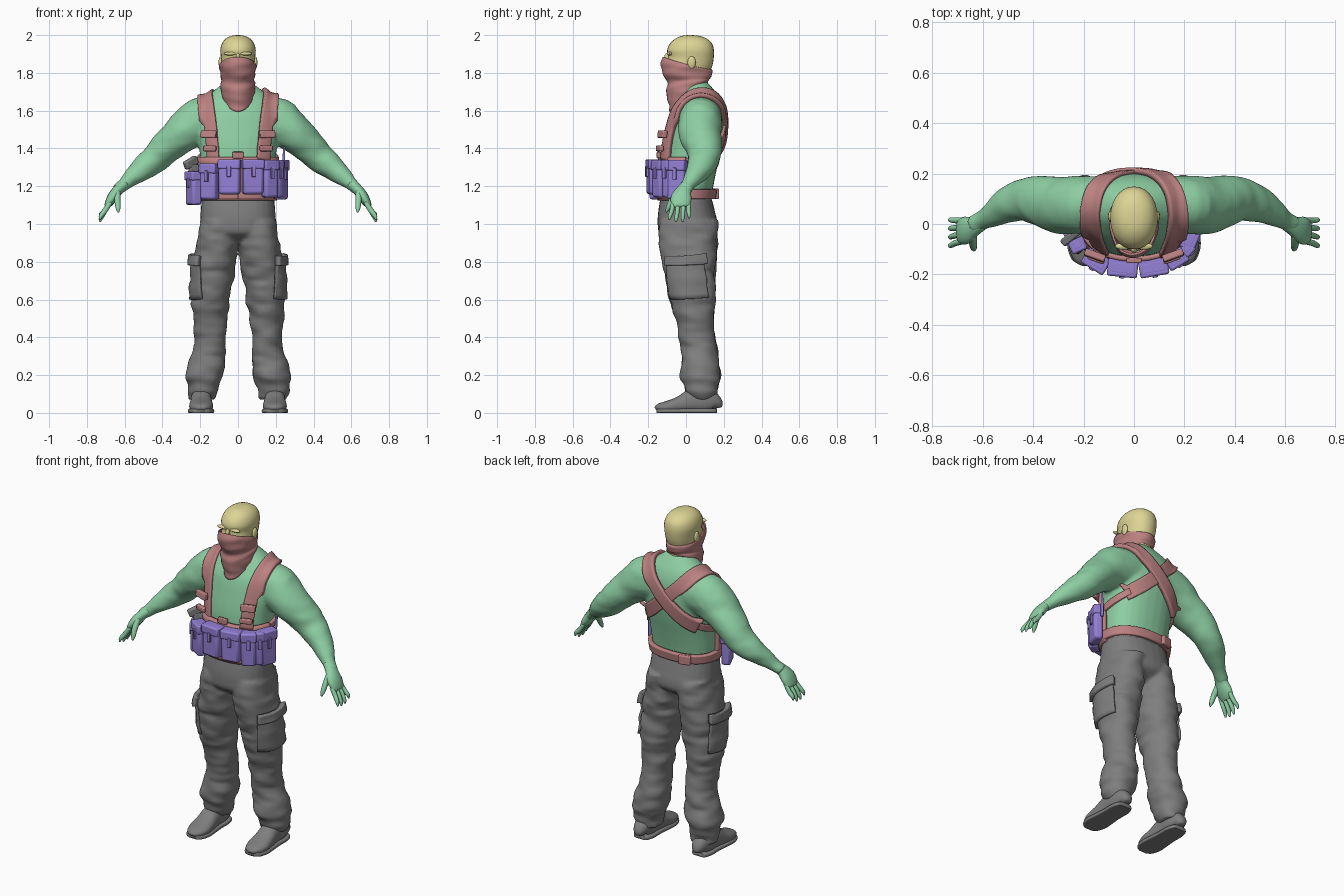
import bpy, bmesh, math
from mathutils import Vector, Matrix, noise

cube = bpy.data.objects.get("Cube")
if cube:
    bpy.data.objects.remove(cube)


def material(name, r, g, b):
    m = bpy.data.materials.new(name)
    m.diffuse_color = (r, g, b, 1)
    m.use_nodes = True
    bsdf = next(n for n in m.node_tree.nodes if n.type == 'BSDF_PRINCIPLED')
    bsdf.inputs["Base Color"].default_value = (r, g, b, 1)
    return m


GREEN = material("green shirt", .27, .62, .37)
PINK = material("dusty red webbing", .5, .22, .22)
PURPLE = material("purple pouches", .3, .22, .68)
YELLOW = material("pale yellow skin", .72, .66, .3)
GREY = material("grey cloth", .21, .21, .21)


def finish(name, bm, mat):
    bmesh.ops.recalc_face_normals(bm, faces=bm.faces)
    me = bpy.data.meshes.new(name)
    bm.to_mesh(me)
    bm.free()
    me.materials.append(mat)
    me.shade_smooth()
    ob = bpy.data.objects.new(name, me)
    bpy.context.collection.objects.link(ob)
    return ob


def spline(rows, sub):
    """Catmull-Rom resampling of rows of any length."""
    rows = [Vector(r) for r in rows]
    out = []
    for i in range(len(rows) - 1):
        a, b, c, d = rows[max(i - 1, 0)], rows[i], rows[i + 1], rows[min(i + 2, len(rows) - 1)]
        for k in range(sub):
            t = k / sub
            out.append(b + (c - a) * (t / 2) + (a * 2 - b * 5 + c * 4 - d) * (t * t / 2)
                       + (b * 3 - a - c * 3 + d) * (t ** 3 / 2))
    return out + [rows[-1]]


def skin(bm, rings, closed=True, caps=True):
    vs = [[bm.verts.new(p) for p in r] for r in rings]
    n = len(vs[0])
    for r, q in zip(vs, vs[1:]):
        for j in range(n if closed else n - 1):
            bm.faces.new((r[j], r[(j + 1) % n], q[(j + 1) % n], q[j]))
    if caps:
        bm.faces.new(vs[0])
        bm.faces.new(vs[-1])


def power(v, p):
    return math.copysign(abs(v) ** p, v)


def tube(bm, rows, ref=None, p=1, wrinkle=0, sub=4, n=28):
    """Rows are x, y, z and two radii; rings lie flat unless ref is given."""
    rows = spline(rows, sub)
    cs = [Vector(r[:3]) for r in rows]
    rings = []
    for i, r in enumerate(rows):
        u, v = Vector((1, 0, 0)), Vector((0, 1, 0))
        if ref:
            t = (cs[min(i + 1, len(cs) - 1)] - cs[max(i - 1, 0)]).normalized()
            v = (Vector(ref) - t * t.dot(Vector(ref))).normalized()
            u = v.cross(t)
        ring = []
        for j in range(n):
            a = math.tau * j / n
            d = u * power(math.cos(a), p) * r[3] + v * power(math.sin(a), p) * r[4]
            q = cs[i] + d
            f = noise.noise(Vector((q.x * 9, q.y * 9, q.z * 22))) * wrinkle
            ring.append(q + d.normalized() * f)
        rings.append(ring)
    skin(bm, rings)


def profile(rows):
    """Rows of z, x min, x max, y front, y back become ring rows."""
    return [((a + b) / 2, (f + k) / 2, z, (b - a) / 2, (k - f) / 2) for z, a, b, f, k in rows]


def fuse(ob, voxel, smooth):
    m = ob.modifiers.new("fuse", 'REMESH')
    m.mode, m.voxel_size, m.use_smooth_shade = 'VOXEL', voxel, True
    s = ob.modifiers.new("soften", 'SMOOTH')
    s.factor, s.iterations = .5, smooth


def ribbon(name, pts, half, centre, target, mat, thick=.016):
    """Band laid along a path and wrapped on a target surface."""
    path = spline(pts, 6)
    rings = []
    for i, q in enumerate(path):
        t = (path[min(i + 1, len(path) - 1)] - path[max(i - 1, 0)]).normalized()
        out = q - Vector((centre[0] + q.x * .5, centre[1], centre[2]))
        side = t.cross(out).normalized()
        rings.append([q + side * half * k / 4 for k in range(-4, 5)])
    bm = bmesh.new()
    skin(bm, rings, closed=False, caps=False)
    ob = finish(name, bm, mat)
    w = ob.modifiers.new("wrap", 'SHRINKWRAP')
    w.target, w.wrap_mode, w.offset = target, 'ABOVE_SURFACE', thick / 2
    s = ob.modifiers.new("thickness", 'SOLIDIFY')
    s.thickness, s.offset = thick, 0
    return ob


def box(name, loc, size, mat, rot=(0, 0, 0), bevel=.01):
    bm = bmesh.new()
    bmesh.ops.create_cube(bm, size=1, matrix=Matrix.Diagonal((*size, 1)))
    ob = finish(name, bm, mat)
    ob.location, ob.rotation_euler = loc, [math.radians(a) for a in rot]
    b = ob.modifiers.new("bevel", 'BEVEL')
    b.width, b.segments = bevel, 2
    bpy.ops.object.select_all(action='DESELECT')
    ob.select_set(True)
    bpy.context.view_layer.objects.active = ob
    bpy.ops.object.shade_smooth_by_angle(angle=math.radians(40))
    return ob


def ball(name, loc, size, mat):
    bm = bmesh.new()
    bmesh.ops.create_uvsphere(bm, u_segments=16, v_segments=10, radius=1,
                              matrix=Matrix.Translation(loc) @ Matrix.Diagonal((*size, 1)))
    return finish(name, bm, mat)


# Shirt: torso and sleeves fused
bm = bmesh.new()
torso = [(1.1, .185, -.13, .13), (1.2, .195, -.132, .145), (1.3, .198, -.13, .165),
         (1.4, .205, -.125, .187), (1.5, .22, -.105, .2), (1.6, .21, -.078, .197),
         (1.67, .17, -.035, .175), (1.72, .11, -.005, .14), (1.75, .07, .01, .115)]
tube(bm, profile([(z, -h, h, f, k) for z, h, f, k in torso]), p=.88)
for s in (1, -1):
    tube(bm, [(s * .1, .08, 1.56, .12, .11), (s * .21, .075, 1.54, .125, .115),
              (s * .3, .075, 1.475, .102, .112), (s * .37, .092, 1.415, .09, .1),
              (s * .43, .097, 1.355, .078, .085), (s * .49, .08, 1.305, .068, .075),
              (s * .55, .045, 1.255, .05, .055), (s * .6, .015, 1.212, .034, .038),
              (s * .64, -.005, 1.18, .03, .036)], ref=(0, 1, 0), wrinkle=.006)
shirt = finish("shirt", bm, GREEN)
fuse(shirt, .01, 4)

# Hands
for s, side in ((1, "left"), (-1, "right")):
    bm = bmesh.new()
    tube(bm, [(s * .6, .01, 1.21, .028, .033), (s * .635, -.01, 1.18, .028, .04),
              (s * .665, -.025, 1.14, .028, .055), (s * .69, -.028, 1.1, .018, .048),
              (s * .695, -.028, 1.09, .008, .03)], ref=(0, 1, 0), n=16)
    for i in range(4):
        y = -.068 + i * .027
        drop = (.012, 0, .002, .02)[i]
        tube(bm, [(s * .675, y, 1.115, .012, .012), (s * .705, y * 1.1, 1.07, .014, .012),
                  (s * .726, y * 1.25, 1.03 + drop, .011, .01),
                  (s * .73, y * 1.3, 1.01 + drop, .004, .004)], ref=(0, 1, 0), n=10)
    tube(bm, [(s * .64, -.04, 1.17, .018, .02), (s * .638, -.075, 1.125, .016, .016),
              (s * .635, -.095, 1.085, .013, .012), (s * .633, -.105, 1.062, .004, .004)],
         ref=(0, 1, 0), n=10)
    finish(side + "_hand", bm, GREEN)

# Trousers: seat and legs fused
bm = bmesh.new()
tube(bm, profile([(1.14, -.192, .192, -.135, .135), (1.06, -.198, .198, -.148, .155),
                  (1, -.2, .2, -.15, .168), (.95, -.19, .19, -.14, .16),
                  (.9, -.1, .1, -.07, .09)]), p=.85)
legs = [(1.02, .0, .2, -.14, .16), (.92, .0, .215, -.143, .166), (.8, .012, .238, -.125, .16),
        (.7, .025, .245, -.105, .156), (.6, .045, .247, -.085, .152), (.5, .058, .24, -.058, .146),
        (.4, .068, .23, -.035, .152), (.3, .066, .245, -.025, .17), (.2, .08, .28, -.03, .182),
        (.13, .1, .268, -.005, .168), (.07, .118, .258, .025, .16)]
for s in (1, -1):
    tube(bm, [(s * r[0], *r[1:]) for r in profile(legs)], p=.92, wrinkle=.016)
trousers = finish("trousers", bm, GREY)
fuse(trousers, .01, 3)

# Shoes with soles, and thigh pockets
shoe = [(-.157, .02, .03), (-.14, .046, .05), (-.09, .063, .066), (-.03, .06, .09),
        (.04, .054, .13), (.11, .054, .13), (.155, .04, .09), (.163, .02, .05)]
for s, side in ((1, "left"), (-1, "right")):
    bm = bmesh.new()
    tube(bm, [(s * .195, y, h / 2, h / 2, w) for y, w, h in shoe], ref=(1, 0, 0), p=.85)
    tube(bm, [(s * .195, y, .01, .014, w + .006) for y, w, h in shoe], ref=(1, 0, 0), p=.5)
    for v in bm.verts:
        v.co.z = max(v.co.z, 0)
    finish(side + "_shoe", bm, GREY)
    for part, z, half, thick in (("pocket", .7, .1, .014), ("pocket_flap", .805, .025, .03)):
        ribbon(side + "_" + part, [(s * .2, -.1, z), (s * .25, -.03, z), (s * .25, .05, z + .005),
                                   (s * .22, .1, z + .01)], half, (0, .01, z), trousers, GREY, thick)

# Head, ears and brows
bm = bmesh.new()
head = [(1.66, .068, .0, .115), (1.74, .07, -.02, .115), (1.79, .078, -.085, .122),
        (1.84, .087, -.108, .14), (1.88, .09, -.095, .147), (1.92, .094, -.1, .148),
        (1.955, .085, -.085, .138), (1.98, .066, -.058, .112), (1.995, .038, -.025, .075),
        (2, .008, .01, .035)]
tube(bm, profile([(z, -h, h, f, k) for z, h, f, k in head]), p=.95)
finish("head", bm, YELLOW)
for s, side in ((1, "left"), (-1, "right")):
    ball(side + "_ear", (s * .092, .03, 1.855), (.011, .022, .033), YELLOW)
    ball(side + "_brow", (s * .04, -.088, 1.902), (.035, .014, .01), YELLOW)
ball("nose_bridge", (0, -.1, 1.875), (.012, .016, .03), YELLOW)

# Face scarf: tilted rings ending in a point on the chest
rows = [(-.122, 1.885, .135, 1.82, .093), (-.134, 1.85, .142, 1.81, .096),
        (-.12, 1.79, .137, 1.785, .091), (-.098, 1.75, .128, 1.77, .084),
        (-.106, 1.71, .125, 1.765, .09), (-.098, 1.66, .122, 1.76, .09),
        (-.088, 1.595, .118, 1.755, .084)]
rings = []
for yf, zf, yb, zb, h in spline(rows, 4):
    ring = []
    for j in range(36):
        a = math.tau * j / 36
        f = (1 - math.sin(a)) / 2
        q = Vector((h * math.cos(a), yb + (yf - yb) * f, zb + (zf - zb) * f ** 1.4))
        fold = noise.noise(Vector((q.x * 10, q.y * 10, q.z * 28))) * .01
        ring.append(q + Vector((math.cos(a), math.sin(a), 0)) * fold)
    rings.append(ring)
bm = bmesh.new()
skin(bm, rings, caps=False)
scarf = finish("face_scarf", bm, PINK)
scarf.modifiers.new("thickness", 'SOLIDIFY').thickness = .008

# Harness: crossed shoulder straps, buckles, front panel and waist belt
for s, side in ((1, "left"), (-1, "right")):
    ribbon(side + "_strap", [(s * .145, -.13, 1.34), (s * .16, -.12, 1.48), (s * .175, -.07, 1.62),
                             (s * .175, .05, 1.69), (s * .15, .14, 1.68), (s * .09, .2, 1.61),
                             (0, .215, 1.52), (-s * .1, .2, 1.43), (-s * .18, .14, 1.37)],
           .04, (0, .05, 1.45), shirt, PINK, .024 if s > 0 else .014)
    ribbon(side + "_side_webbing", [(-s * .16, .16, 1.385), (-s * .2, .08, 1.35), (-s * .2, 0, 1.33),
                                    (-s * .18, -.08, 1.32)], .018, (0, .03, 1.35), shirt, PINK)
    box(side + "_buckle", (s * .155, -.125, 1.475), (.085, .028, .04), PINK, (-8, 0, s * 20), .006)
    box(side + "_strap_clip", (s * .15, -.138, 1.4), (.07, .024, .03), PINK, (0, 0, s * 20), .006)
ribbon("front_panel", [(-.2, 0, 1.24), (-.17, -.09, 1.24), (-.09, -.13, 1.24), (0, -.135, 1.24),
                       (.09, -.13, 1.24), (.17, -.09, 1.24), (.2, 0, 1.24)],
       .115, (0, .02, 1.24), shirt, PINK, .02)
box("panel_tab", (0, -.145, 1.365), (.06, .02, .035), PINK, bevel=.005)
ribbon("waist_belt", [(.2 * math.sin(math.tau * i / 16), .01 - .14 * math.cos(math.tau * i / 16), 1.16)
                      for i in range(17)], .025, (0, .01, 1.16), shirt, PINK, .024)
box("belt_buckle", (-.1, .155, 1.16), (.07, .025, .055), PINK, (0, 0, 15), .006)

# Pouches with lids: x, y, z, width, depth, height, turn
pouches = [(-.045, -.175, 1.25, .112, .06, .185, -6), (.078, -.172, 1.25, .108, .06, .185, 10),
           (-.15, -.148, 1.225, .095, .06, .19, -32), (.168, -.138, 1.24, .08, .055, .2, 32),
           (-.235, -.06, 1.19, .1, .055, .18, -65), (.228, -.05, 1.235, .1, .05, .21, 68),
           (.212, -.1, 1.24, .045, .04, .2, 48)]
for i, (x, y, z, w, d, h, turn) in enumerate(pouches):
    box(f"pouch_{i + 1}", (x, y, z), (w, d, h), PURPLE, (0, 0, turn), .014)
    box(f"pouch_lid_{i + 1}", (x, y, z + h * .36), (w + .008, d + .01, h * .27), PURPLE, (0, 0, turn), .008)
    a = math.radians(turn)
    box(f"pouch_tab_{i + 1}", (x + math.sin(a) * d * .56, y - math.cos(a) * d * .56, z + h * .15),
        (.022, .014, h * .3), PURPLE, (0, 0, turn), .003)

# Radio antenna and holstered grip
bm = bmesh.new()
tube(bm, [(.24, .015, 1.26, .009, .009), (.243, .017, 1.36, .007, .007), (.245, .018, 1.43, .004, .004)], n=10)
finish("antenna", bm, PURPLE)
box("holster_grip", (-.25, -.05, 1.325), (.032, .085, .045), GREY, (25, 0, -50), .008)
box("holster_slide", (-.235, -.045, 1.27), (.03, .05, .09), GREY, (0, 0, -65), .006)
